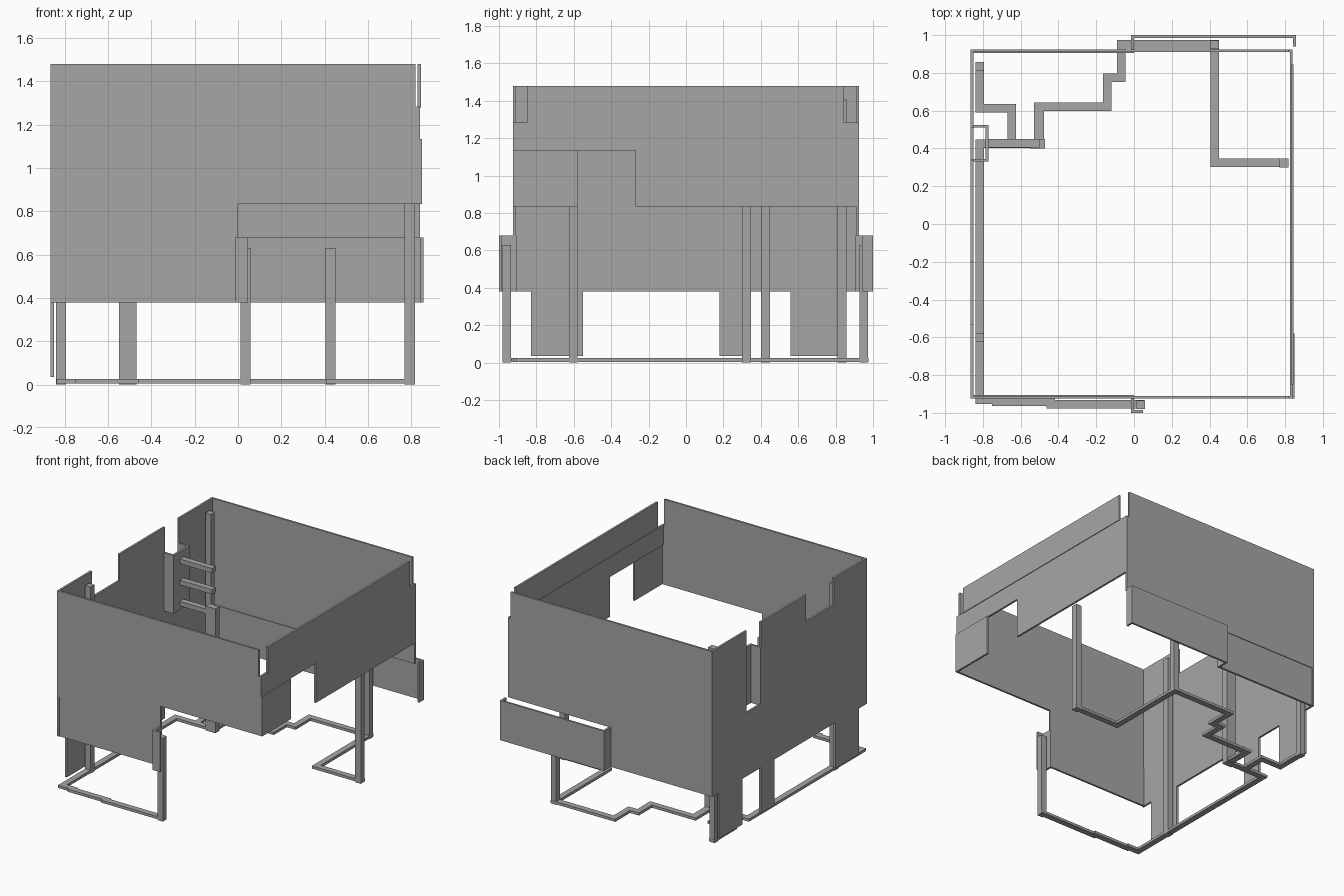
import bpy, bmesh
from mathutils import Vector

old = bpy.data.objects.get("Cube")
if old:
    bpy.data.objects.remove(old, do_unlink=True)

grey = bpy.data.materials.new("plain_grey")
grey.use_nodes = True
COLOUR = (0.38, 0.38, 0.38, 1)
grey.diffuse_color = COLOUR
grey.node_tree.nodes["Principled BSDF"].inputs["Base Color"].default_value = COLOUR


def finish(name, bm):
    bmesh.ops.recalc_face_normals(bm, faces=bm.faces)
    mesh = bpy.data.meshes.new(name)
    bm.to_mesh(mesh)
    bm.free()
    mesh.materials.append(grey)
    obj = bpy.data.objects.new(name, mesh)
    bpy.context.collection.objects.link(obj)
    return obj


def box(name, x, y, z):
    """Block from (min, max) pairs."""
    bm = bmesh.new()
    bmesh.ops.create_cube(bm, size=1)
    for v in bm.verts:
        v.co = Vector([r[0] if c < 0 else r[1] for c, r in zip(v.co, (x, y, z))])
    return finish(name, bm)


def panel(name, axis, start, thick, outline):
    """Upright wall: outline of (along, z) points, given thickness on axis."""
    bm = bmesh.new()
    pts = [(start, a, z) if axis == "x" else (a, start, z) for a, z in outline]
    face = bm.faces.new([bm.verts.new(p) for p in pts])
    out = bmesh.ops.extrude_face_region(bm, geom=[face])
    shift = Vector((thick, 0, 0)) if axis == "x" else Vector((0, thick, 0))
    bmesh.ops.translate(bm, vec=shift,
                        verts=[g for g in out["geom"] if isinstance(g, bmesh.types.BMVert)])
    return finish(name, bm)


T = 0.015       # wall thickness
TOP = 1.48
BAND = (0.38, 0.68)
FLOOR = (0.005, 0.025)

# Front wall, stepped underneath, and the band below it
panel("front_wall", "y", -0.925, T,
      [(-0.865, 0.68), (0, 0.68), (0, 0.835), (0.84, 0.835),
       (0.84, 1.28), (0.82, 1.28), (0.82, TOP), (-0.865, TOP)])
box("front_band", (-0.865, 0), (-0.92, -0.905), BAND)
box("front_band_return", (-0.015, 0), (-1.0, -0.905), BAND)
box("front_band_lip", (-0.015, 0.047), (-1.0, -0.985), BAND)

# Back wall, band and the offset panel with returns
panel("back_wall", "y", 0.91, T,
      [(-0.865, 0.68), (0.84, 0.68), (0.84, 1.28), (0.82, 1.28),
       (0.82, TOP), (-0.865, TOP)])
box("back_band", (-0.865, 0), (0.905, 0.92), BAND)
box("back_offset_panel", (-0.015, 0.857), (0.985, 1.0), BAND)
box("back_outer_return", (0.843, 0.857), (0.94, 1.0), BAND)
box("back_inner_return", (-0.015, 0), (0.905, 1.0), BAND)

# Left wall with a doorway cut, front plate and raised strip
panel("left_wall", "x", 0.825, T,
      [(-0.925, 1.135), (-0.27, 1.135), (-0.27, 0.835), (0.92, 0.835),
       (0.92, 1.285), (-0.925, 1.285)])
box("left_front_plate", (0.835, 0.85), (-0.925, -0.58), (0.835, 1.135))
box("left_top_strip", (0.83, 0.845), (-0.85, 0.845), (1.28, TOP))

# Right wall with slots above and legs below
outline = [(-0.925, 0.38)]
for a, b in ((-0.83, -0.55), (0.18, 0.34), (0.56, 0.84)):
    outline += [(a, 0.38), (a, 0.035), (b, 0.035), (b, 0.38)]
outline += [(0.925, 0.38), (0.925, TOP)]
for a, b, depth in ((0.51, 0.34, 0.86), (-0.2, -0.53, 1.28)):
    outline += [(a, TOP), (a, depth), (b, depth), (b, TOP)]
outline += [(-0.925, TOP)]
panel("right_wall", "x", -0.865, T, outline)

# Shallow niche behind the tall slot
NICHE = (0.85, 1.29)
box("niche_back", (-0.785, -0.77), (0.33, 0.525), NICHE)
for name, y in (("niche_front_side", 0.33), ("niche_rear_side", 0.51)):
    box(name, (-0.865, -0.77), (y, y + T), NICHE)

# Rungs reaching inward from the niche
for i, z in enumerate((0.88, 1.04, 1.2)):
    box(f"rung_{i + 1}", (-0.78, -0.5), (0.405, 0.45), (z, z + 0.035))

# Posts: x range, y range, top height
for name, x, y, top in (
        ("post_front_right", (-0.84, -0.795), (-0.625, -0.58), 1.41),
        ("post_back_right", (-0.84, -0.795), (0.81, 0.857), 1.41),
        ("post_rungs", (-0.55, -0.47), (0.4, 0.45), 0.94),
        ("post_front_middle", (0.012, 0.057), (-0.98, -0.935), 0.63),
        ("post_back_middle", (0.405, 0.45), (0.927, 0.972), 0.63),
        ("post_left", (0.77, 0.817), (0.3, 0.347), 0.835)):
    box(name, x, y, (0, top))

# Floor rail: bars between the corners of a stepped path
W = 0.0225


def rail(name, path):
    for i, (a, b) in enumerate(zip(path, path[1:])):
        box(f"{name}_{i + 1}",
            (min(a[0], b[0]) - W, max(a[0], b[0]) + W),
            (min(a[1], b[1]) - W, max(a[1], b[1]) + W), FLOOR)


rail("floor_rail_inner",
     [(-0.817, -0.9), (-0.817, 0.425), (-0.5, 0.425), (-0.508, 0.62), (-0.142, 0.62),
      (-0.142, 0.775), (-0.068, 0.775), (-0.068, 0.952), (0.428, 0.952),
      (0.428, 0.325), (0.795, 0.325)])
rail("floor_rail_corner",
     [(-0.648, 0.425), (-0.648, 0.613), (-0.817, 0.613), (-0.817, 0.835)])
rail("floor_rail_front_a", [(-0.817, -0.93), (-0.73, -0.93)])
rail("floor_rail_front_b", [(-0.73, -0.942), (-0.44, -0.942)])
rail("floor_rail_front_c", [(-0.44, -0.955), (0.034, -0.955)])
